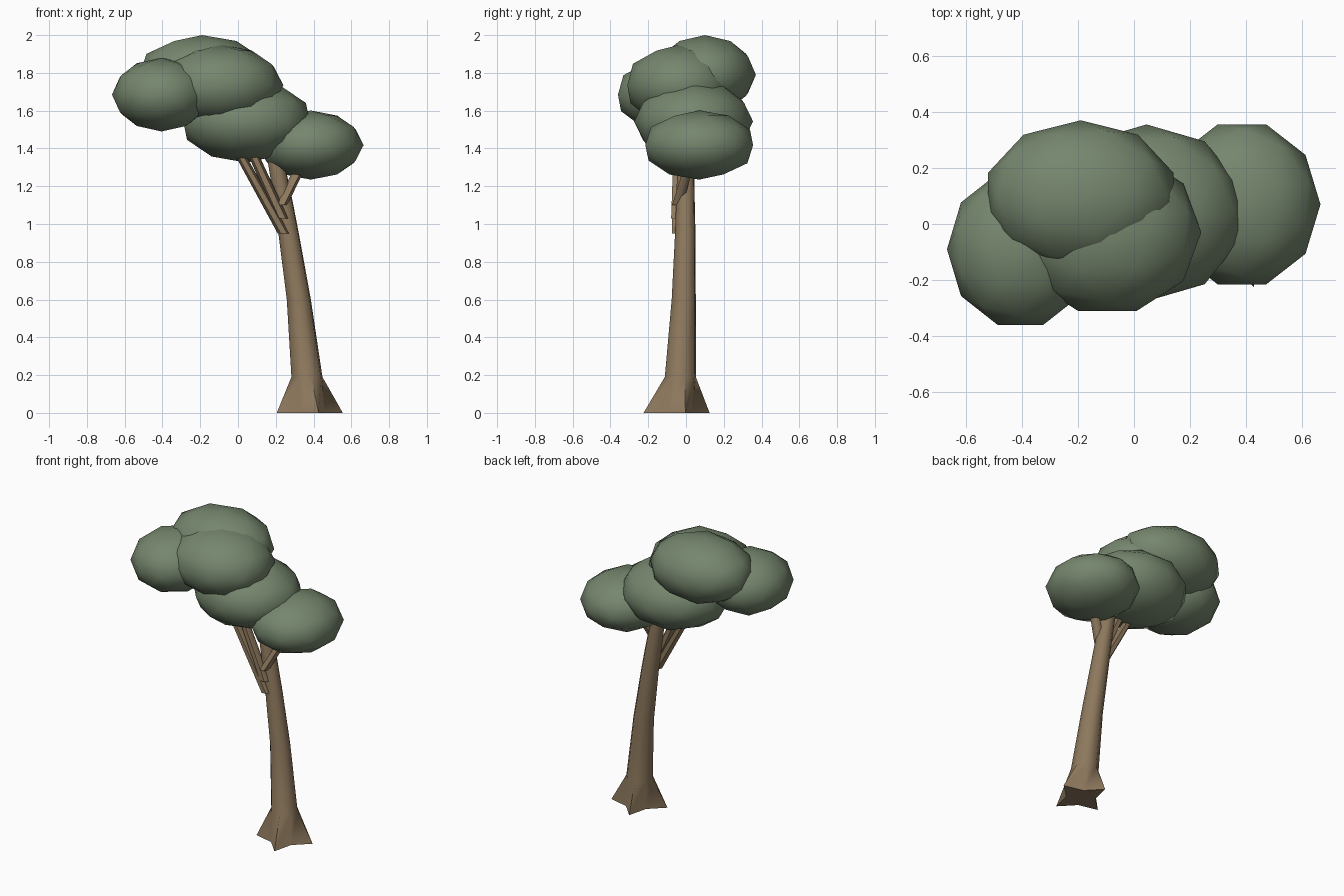
import bpy, bmesh
from math import sin, cos, pi, radians
from mathutils import Matrix, Vector

cube = bpy.data.objects.get("Cube")
if cube:
    bpy.data.objects.remove(cube, do_unlink=True)


def make_material(name, rgb):
    mat = bpy.data.materials.new(name)
    mat.use_nodes = True
    color = (*rgb, 1)
    mat.diffuse_color = color
    bsdf = next(n for n in mat.node_tree.nodes if n.type == 'BSDF_PRINCIPLED')
    bsdf.inputs["Base Color"].default_value = color
    bsdf.inputs["Roughness"].default_value = 0.9
    return mat


bark = make_material("bark_brown", (0.27, 0.19, 0.11))
leaf = make_material("leaf_green", (0.18, 0.24, 0.155))


def add_object(name, bm, mat, angle):
    bmesh.ops.recalc_face_normals(bm, faces=bm.faces)
    mesh = bpy.data.meshes.new(name)
    bm.to_mesh(mesh)
    bm.free()
    mesh.materials.append(mat)
    obj = bpy.data.objects.new(name, mesh)
    bpy.context.collection.objects.link(obj)
    bpy.ops.object.select_all(action='DESELECT')
    obj.select_set(True)
    bpy.context.view_layer.objects.active = obj
    bpy.ops.object.shade_smooth_by_angle(angle=radians(angle))
    return obj


def loft(name, rings, sides, turn=0.0):
    """Join level rings (x, y, z, radius, corner radius) into a capped tube."""
    bm = bmesh.new()
    loops = []
    for x, y, z, r, corner in rings:
        loop = []
        for i in range(sides):
            a = turn + 2 * pi * i / sides
            d = r if i % 2 else corner
            loop.append(bm.verts.new((x + d * cos(a), y + d * sin(a), z)))
        loops.append(loop)
    for low, high in zip(loops, loops[1:]):
        for i in range(sides):
            j = (i + 1) % sides
            bm.faces.new((low[i], low[j], high[j], high[i]))
    bm.faces.new(loops[0])
    bm.faces.new(loops[-1])
    return add_object(name, bm, bark, 60)


# Leaning trunk with four flared root corners
loft("trunk", [
    (0.38, -0.05, 0.0, 0.09, 0.181),
    (0.365, -0.03, 0.19, 0.085, 0.085),
    (0.322, -0.012, 0.6, 0.066, 0.066),
    (0.268, -0.004, 0.95, 0.056, 0.056),
    (0.24, -0.003, 1.12, 0.051, 0.051),
    (0.17, 0.0, 1.5, 0.04, 0.04),
], 8, radians(15))

# Branches with level-cut lower ends
branches = {
    "lower_branch": ((0.243, -0.045, 0.95), (-0.035, -0.045, 1.45)),
    "middle_branch": ((0.235, -0.05, 1.03), (0.03, -0.04, 1.48)),
    "upper_branch": ((0.228, -0.045, 1.1), (0.36, 0.03, 1.36)),
}
for name, (start, end) in branches.items():
    loft(name, [(*start, 0.033, 0.033), (*end, 0.027, 0.027)], 6)

# Squashed foliage clumps: centre, radii, turn
clumps = {
    "top_foliage": ((-0.19, 0.1, 1.79), (0.347, 0.27, 0.21), 0),
    "front_foliage": ((-0.095, -0.03, 1.735), (0.335, 0.295, 0.215), 90),
    "right_foliage": ((-0.405, -0.09, 1.685), (0.262, 0.284, 0.195), 90),
    "middle_foliage": ((0.045, 0.04, 1.543), (0.352, 0.315, 0.218), 0),
    "left_foliage": ((0.385, 0.07, 1.418), (0.28, 0.3, 0.183), 90),
}
for name, (centre, radii, turn) in clumps.items():
    bm = bmesh.new()
    bmesh.ops.create_icosphere(bm, subdivisions=2, radius=1)
    bmesh.ops.rotate(bm, verts=bm.verts, matrix=Matrix.Rotation(radians(turn), 3, 'Z'))
    bmesh.ops.scale(bm, verts=bm.verts, vec=Vector(radii))
    bmesh.ops.translate(bm, verts=bm.verts, vec=Vector(centre))
    add_object(name, bm, leaf, 80)
